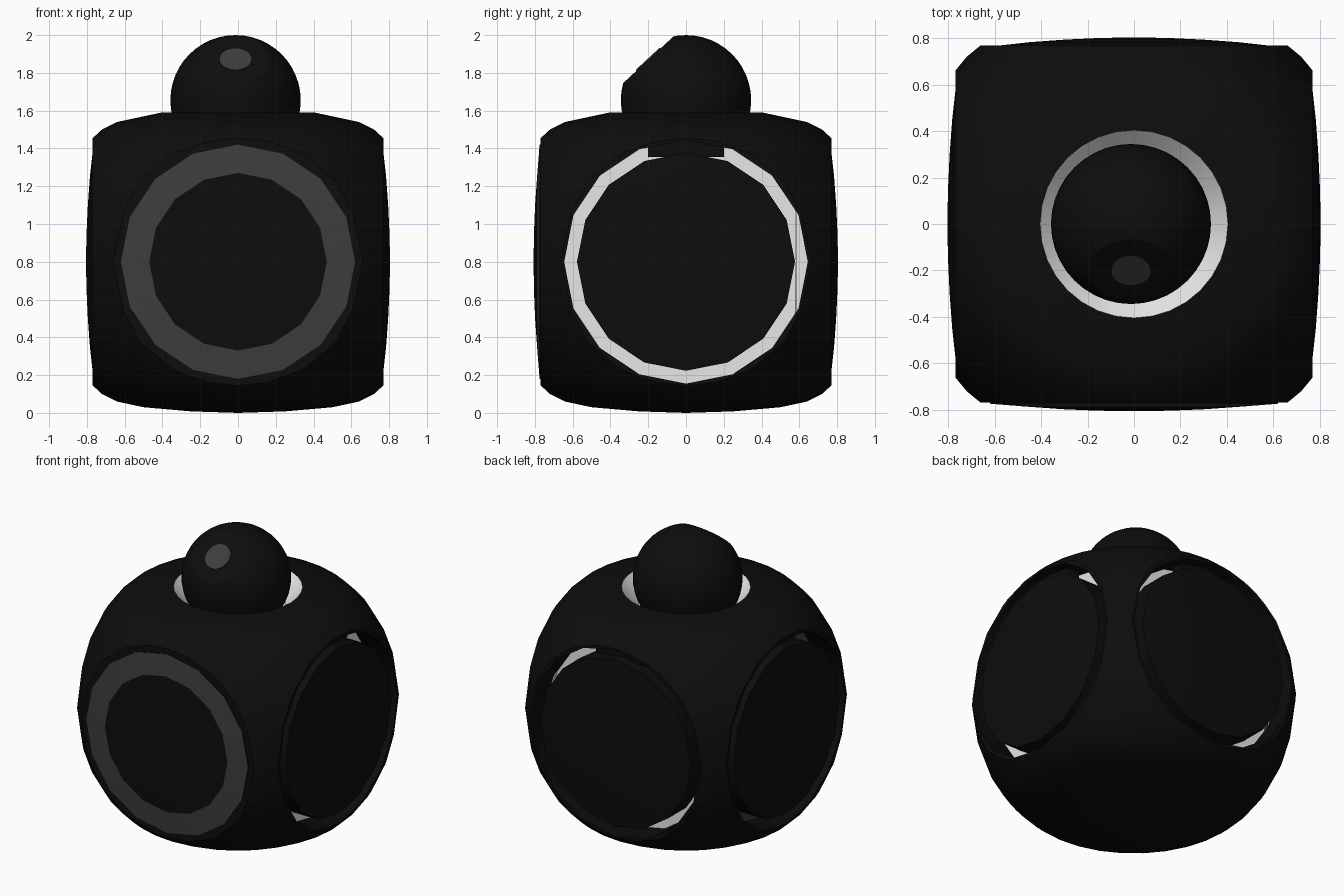
import bpy, bmesh, math
from mathutils import Matrix, Vector

if "Cube" in bpy.data.objects:
    bpy.data.objects.remove(bpy.data.objects["Cube"])


def material(name, v):
    m = bpy.data.materials.new(name)
    m.diffuse_color = (v, v, v, 1)
    m.use_nodes = True
    m.node_tree.nodes["Principled BSDF"].inputs["Base Color"].default_value = m.diffuse_color
    return m


BLACK = material("black", 0.004)
GREY = material("dark grey", 0.047)
WHITE = material("white", 0.9)
MID = Vector((0, 0, 0.8))


def finish(name, bm, mats, matrix=Matrix(), smooth=30, rule=None):
    """Turn a bmesh into an object; rule(face) gives its material index."""
    bmesh.ops.recalc_face_normals(bm, faces=bm.faces)
    if rule:
        for f in bm.faces:
            f.material_index = rule(f.calc_center_median())
    bm.transform(matrix)
    me = bpy.data.meshes.new(name)
    bm.to_mesh(me)
    bm.free()
    for m in mats:
        me.materials.append(m)
    ob = bpy.data.objects.new(name, me)
    bpy.context.collection.objects.link(ob)
    if smooth:
        shade(ob, smooth)
    return ob


def shade(ob, angle):
    bpy.ops.object.select_all(action='DESELECT')
    ob.select_set(True)
    bpy.context.view_layer.objects.active = ob
    bpy.ops.object.shade_smooth_by_angle(angle=math.radians(angle))


def revolve(profile, steps, closed=False):
    """Spin (radius, height) points around z."""
    bm = bmesh.new()
    vs = [bm.verts.new((r, 0, h)) for r, h in profile]
    es = [bm.edges.new(p) for p in zip(vs, vs[1:])]
    if closed:
        es.append(bm.edges.new((vs[-1], vs[0])))
    bmesh.ops.spin(bm, geom=vs + es, cent=(0, 0, 0), axis=(0, 0, 1),
                   angle=2 * math.pi, steps=steps)
    bmesh.ops.remove_doubles(bm, verts=bm.verts, dist=1e-4)
    return bm


def side(angle):
    """Matrix that points local z outwards through one side of the body."""
    return (Matrix.Translation(MID) @ Matrix.Rotation(math.radians(angle), 4, 'Z')
            @ Matrix.Rotation(math.pi / 2, 4, 'Y'))


# body shell: squashed ball with a white funnel for the neck
lower = [(0, 0), (.25, .008), (.5, .03), (.64, .06), (.72, .1), (.78, .155),
         (.855, .245), (.93, .38), (.985, .54), (1.02, .8)]
upper = [(r, 1.6 - h) for r, h in lower[-2:1:-1]]
upper += [(.405, 1.59), (.30, 1.48), (0, 1.48)]
body = finish("body_shell", revolve(lower + upper, 32), [BLACK, WHITE], smooth=0,
              rule=lambda c: int(math.hypot(c.x, c.y) < .4 and c.z > 1.45))

# flatten the four sides; three of them also get a deep round recess
SIDES = {"right": (0, WHITE), "back": (90, WHITE), "left": (180, GREY), "front": (270, GREY)}
for name, (angle, ring_mat) in SIDES.items():
    if name == "front":
        prof = [(0, .77), (1.3, .77), (1.3, 1.4), (0, 1.4)]
    else:
        prof = [(0, .58), (.645, .58), (.645, .77), (1.3, .77), (1.3, 1.4), (0, 1.4)]
    cutter = finish("cutter", revolve(prof, 16), [BLACK], side(angle), smooth=0)
    cutter.hide_render = True
    mod = body.modifiers.new("cut", 'BOOLEAN')
    mod.operation, mod.solver, mod.object = 'DIFFERENCE', 'EXACT', cutter
    bpy.context.view_layer.objects.active = body
    bpy.ops.object.modifier_apply(modifier=mod.name)
    bpy.data.objects.remove(cutter)
shade(body, 30)

# domed discs in each side
for name, (angle, ring_mat) in SIDES.items():
    if name == "front":
        # flush disc with a painted grey band
        prof = [(0, .72), (.62, .72), (.62, .775), (.47, .787), (.3, .799), (.15, .805), (0, .807)]
        finish("front_disc", revolve(prof, 16), [BLACK, GREY], side(angle),
               rule=lambda c: int(math.hypot(c.x, c.y) > .47 and c.z > .776))
        continue
    prof = [(0, .55), (.577, .55), (.577, .77), (.45, .784), (.3, .795), (.15, .802), (0, .805)]
    finish(name + "_disc", revolve(prof, 16), [BLACK], side(angle))
    # coloured ring at the bottom of the groove
    prof = [(.56, .578), (.66, .578), (.66, .584), (.56, .584)]
    finish(name + "_groove_ring", revolve(prof, 16, True), [ring_mat], side(angle))
    # dark block bridging the groove at the top
    bm = bmesh.new()
    bmesh.ops.create_cube(bm, size=1, matrix=Matrix.Translation((-.60, 0, .66))
                          @ Matrix.Diagonal((.09, .40, .08, 1)))
    finish(name + "_groove_block", bm, [BLACK], side(angle))

# head: ball with a flat slanted face
centre = Vector((-.013, 0, 1.655))
normal = Vector((0, -.68, .733)).normalized()
bm = bmesh.new()
bmesh.ops.create_uvsphere(bm, u_segments=40, v_segments=24, radius=.345,
                          matrix=Matrix.Translation(centre))
cut = bmesh.ops.bisect_plane(bm, geom=bm.verts[:] + bm.edges[:] + bm.faces[:],
                             plane_co=centre + normal * .293, plane_no=normal,
                             clear_outer=True)
bmesh.ops.holes_fill(bm, edges=[e for e in bm.edges if e.is_boundary], sides=0)
finish("head", bm, [BLACK])

# eye plate on the slanted face
bm = bmesh.new()
bmesh.ops.create_cone(bm, cap_ends=True, segments=32, radius1=.086, radius2=.086, depth=.008)
finish("eye", bm, [GREY], Matrix.Translation(centre + normal * .295)
       @ normal.to_track_quat('Z', 'Y').to_matrix().to_4x4())
